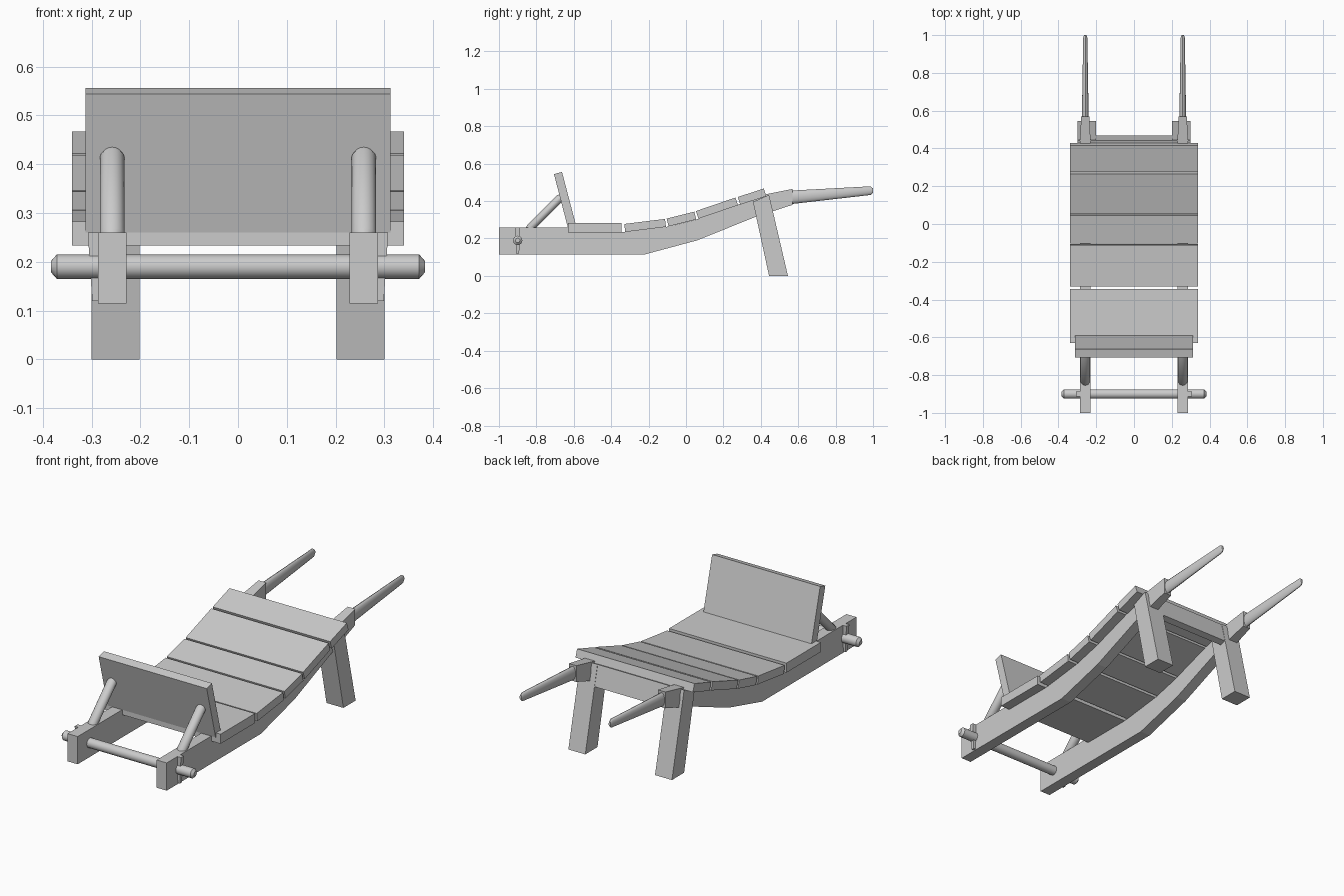
import bpy
import bmesh
from math import cos, sin, pi
from mathutils import Vector

default = bpy.data.objects.get("Cube")
if default:
    bpy.data.objects.remove(default, do_unlink=True)

grey = bpy.data.materials.new("plain grey wood")
grey.use_nodes = True
grey.diffuse_color = (0.6, 0.6, 0.6, 1)
grey.node_tree.nodes["Principled BSDF"].inputs["Base Color"].default_value = (0.6, 0.6, 0.6, 1)


def finish(name, bm, smooth=False):
    bmesh.ops.recalc_face_normals(bm, faces=bm.faces)
    mesh = bpy.data.meshes.new(name)
    bm.to_mesh(mesh)
    bm.free()
    mesh.materials.append(grey)
    obj = bpy.data.objects.new(name, mesh)
    bpy.context.collection.objects.link(obj)
    if smooth:
        bpy.ops.object.select_all(action="DESELECT")
        obj.select_set(True)
        bpy.context.view_layer.objects.active = obj
        bpy.ops.object.shade_smooth_by_angle(angle=0.6)
    return obj


def slab(name, profile, x0, x1):
    """Extrude a side (y, z) profile from x0 to x1."""
    bm = bmesh.new()
    face = bm.faces.new([bm.verts.new((x0, y, z)) for y, z in profile])
    made = bmesh.ops.extrude_face_region(bm, geom=[face])["geom"]
    verts = [v for v in made if isinstance(v, bmesh.types.BMVert)]
    bmesh.ops.translate(bm, vec=(x1 - x0, 0, 0), verts=verts)
    return finish(name, bm)


def pole(name, start, end, rings, sides=16):
    """Round bar: each ring is (fraction along, half width, half height)."""
    start, end = Vector(start), Vector(end)
    axis = (end - start).normalized()
    up = Vector((0, 0, 1))
    wide = axis.cross(up).normalized()
    tall = wide.cross(axis)
    bm = bmesh.new()
    loops = []
    for t, w, h in rings:
        centre = start.lerp(end, t)
        angles = [2 * pi * i / sides for i in range(sides)]
        loops.append([bm.verts.new(centre + wide * w * cos(a) + tall * h * sin(a)) for a in angles])
    for a, b in zip(loops, loops[1:]):
        for i in range(sides):
            j = (i + 1) % sides
            bm.faces.new((a[i], a[j], b[j], b[i]))
    bm.faces.new(loops[0])
    bm.faces.new(loops[-1])
    return finish(name, bm, True)


# Curved side rails, legs, handles, braces and axle pins, one per side
rail_profile = [(-1, 0.115), (-0.22, 0.115), (0.06, 0.19), (0.37, 0.315), (0.57, 0.38),
                (0.57, 0.465), (0.42, 0.435), (0.27, 0.378), (0.05, 0.30),
                (-0.1, 0.263), (-0.33, 0.235), (-0.6, 0.235), (-0.63, 0.26), (-1, 0.26)]
leg_profile = [(0.358, 0.396), (0.444, 0.433), (0.545, 0), (0.444, 0)]

for side, s in (("left", 1), ("right", -1)):
    x = 0.258 * s
    rail = slab(side + "_rail", rail_profile, x - 0.029, x + 0.029)
    for v in rail.data.vertices:
        if v.co.y > 0.5:
            v.co.x = x + (v.co.x - x) * 0.75
    slab(side + "_leg", leg_profile, 0.202 * s, 0.3 * s)
    pole(side + "_handle", (x, 0.56, 0.42), (x, 1, 0.457),
         [(0, 0.018, 0.036), (0.97, 0.011, 0.023), (1, 0.006, 0.012)])
    pole(side + "_brace", (x, -0.85, 0.24), (x, -0.66, 0.43),
         [(0, 0.014, 0.012), (0.08, 0.025, 0.022), (0.92, 0.025, 0.022), (1, 0.014, 0.012)])
    pin = slab(side + "_axle_pin", [(-0.912, 0.26), (-0.888, 0.26), (-0.892, 0.12), (-0.908, 0.12)],
               0.285 * s, 0.308 * s)
    for v in pin.data.vertices:
        if v.co.z < 0.2 and abs(v.co.x) > 0.3:
            v.co.x = 0.299 * s

# Axle with chamfered ends
pole("axle", (-0.383, -0.9, 0.19), (0.383, -0.9, 0.19),
     [(0, 0.012, 0.012), (0.015, 0.025, 0.025), (0.985, 0.025, 0.025), (1, 0.012, 0.012)])

# Bed planks following the rails: bottom edge from start to end
planks = [((-0.63, 0.233), (-0.345, 0.233)), ((-0.325, 0.235), (-0.107, 0.262)),
          ((-0.093, 0.265), (0.055, 0.302)), ((0.067, 0.306), (0.278, 0.378)),
          ((0.29, 0.381), (0.429, 0.426))]
for i, (a, b) in enumerate(planks):
    a, b = Vector(a), Vector(b)
    d = (b - a).normalized()
    n = Vector((-d.y, d.x)) * (0.05 if i == 0 else 0.043)
    slab(f"bed_plank_{i + 1}", [a, b, b + n, a + n], -0.34, 0.34)

# Leaning front board and rear cross board between the legs
slab("front_board", [(-0.706, 0.544), (-0.663, 0.556), (-0.588, 0.27), (-0.632, 0.26)], -0.313, 0.313)
slab("rear_cross_board", [(0.41, 0.42), (0.442, 0.432), (0.468, 0.325), (0.436, 0.315)], -0.203, 0.203)
